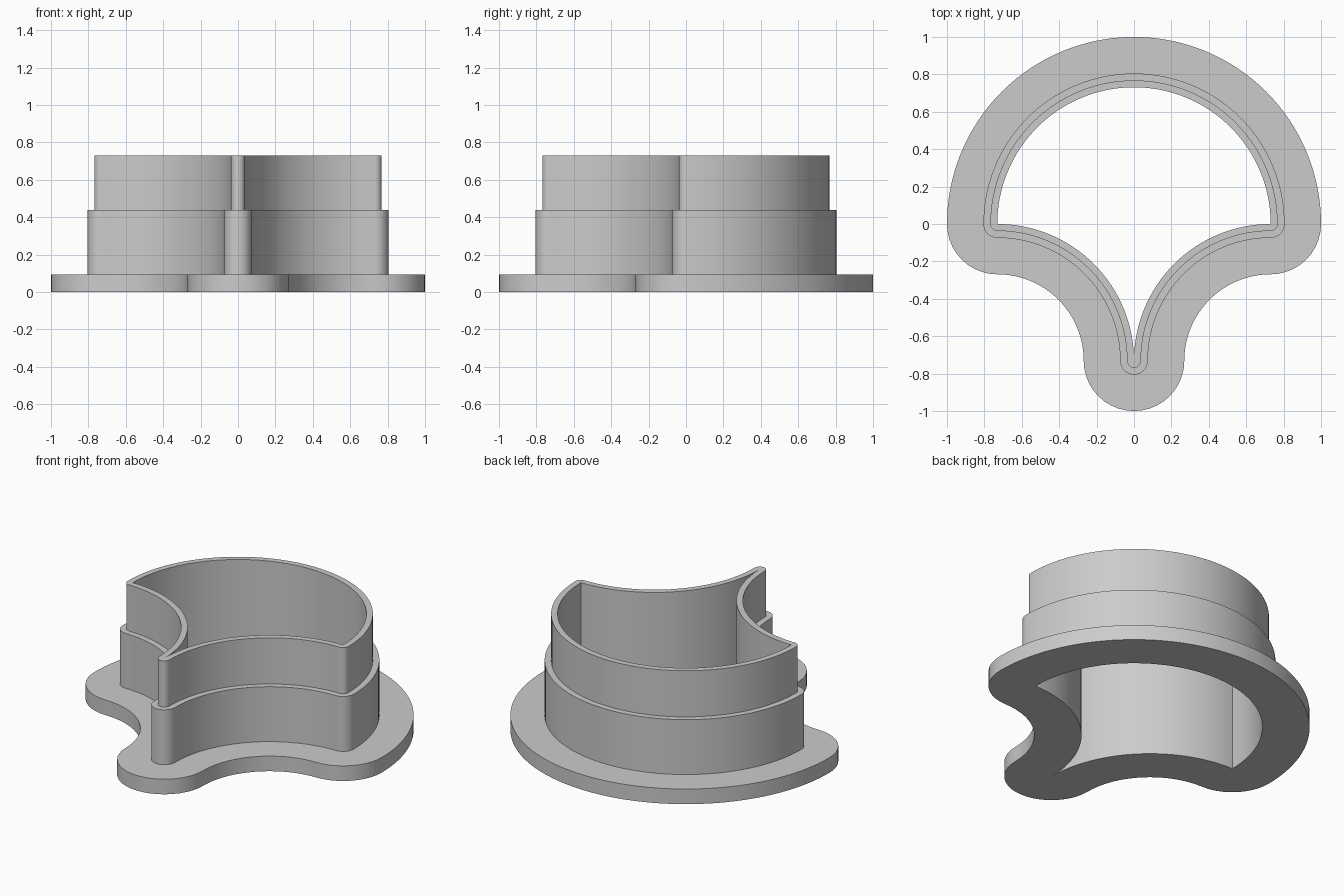
import bpy, bmesh, math

if "Cube" in bpy.data.objects:
    bpy.data.objects.remove(bpy.data.objects["Cube"])

R = 0.731  # radius of the crown and of both scooped sides


def outline(d):
    """Outline offset outward by d: (centre x, centre y, radius, start, end, steps)."""
    arcs = [
        (0, 0, R + d, 0, 180, 64),        # round back
        (-R, 0, d, 180, 270, 10),         # left corner
        (-R, -R, R - d, 90, 0, 32),       # left scoop
        (0, -R, d, 180, 360, 20),         # front tip
        (R, -R, R - d, 180, 90, 32),      # right scoop
        (R, 0, d, 270, 360, 10),          # right corner
    ]
    pts = []
    for cx, cy, r, a, b, n in arcs:
        for i in range(n):
            t = math.radians(a + (b - a) * i / n)
            pts.append((cx + r * math.cos(t), cy + r * math.sin(t)))
    return pts


# Wall cross-section (offset, height): flange, lower wall, thin upper wall
section = [(0, 0), (0.269, 0), (0.269, 0.095), (0.074, 0.095),
           (0.074, 0.44), (0.037, 0.44), (0.037, 0.73), (0, 0.73)]

bm = bmesh.new()
rings = [[bm.verts.new((x, y, z)) for x, y in outline(d)] for d, z in section]
count = len(rings[0])
for k, ring in enumerate(rings):
    nxt = rings[(k + 1) % len(rings)]
    for i in range(count):
        j = (i + 1) % count
        bm.faces.new((ring[i], ring[j], nxt[j], nxt[i]))
bmesh.ops.remove_doubles(bm, verts=bm.verts, dist=1e-5)
bmesh.ops.recalc_face_normals(bm, faces=bm.faces)

mesh = bpy.data.meshes.new("stepped_cutter")
bm.to_mesh(mesh)
bm.free()
cutter = bpy.data.objects.new("stepped_cutter", mesh)
bpy.context.collection.objects.link(cutter)

grey = bpy.data.materials.new("light grey")
grey.diffuse_color = (0.6, 0.6, 0.6, 1)
grey.use_nodes = True
grey.node_tree.nodes["Principled BSDF"].inputs["Base Color"].default_value = grey.diffuse_color
mesh.materials.append(grey)

bpy.context.view_layer.objects.active = cutter
cutter.select_set(True)
bpy.ops.object.shade_smooth_by_angle(angle=math.radians(30))
